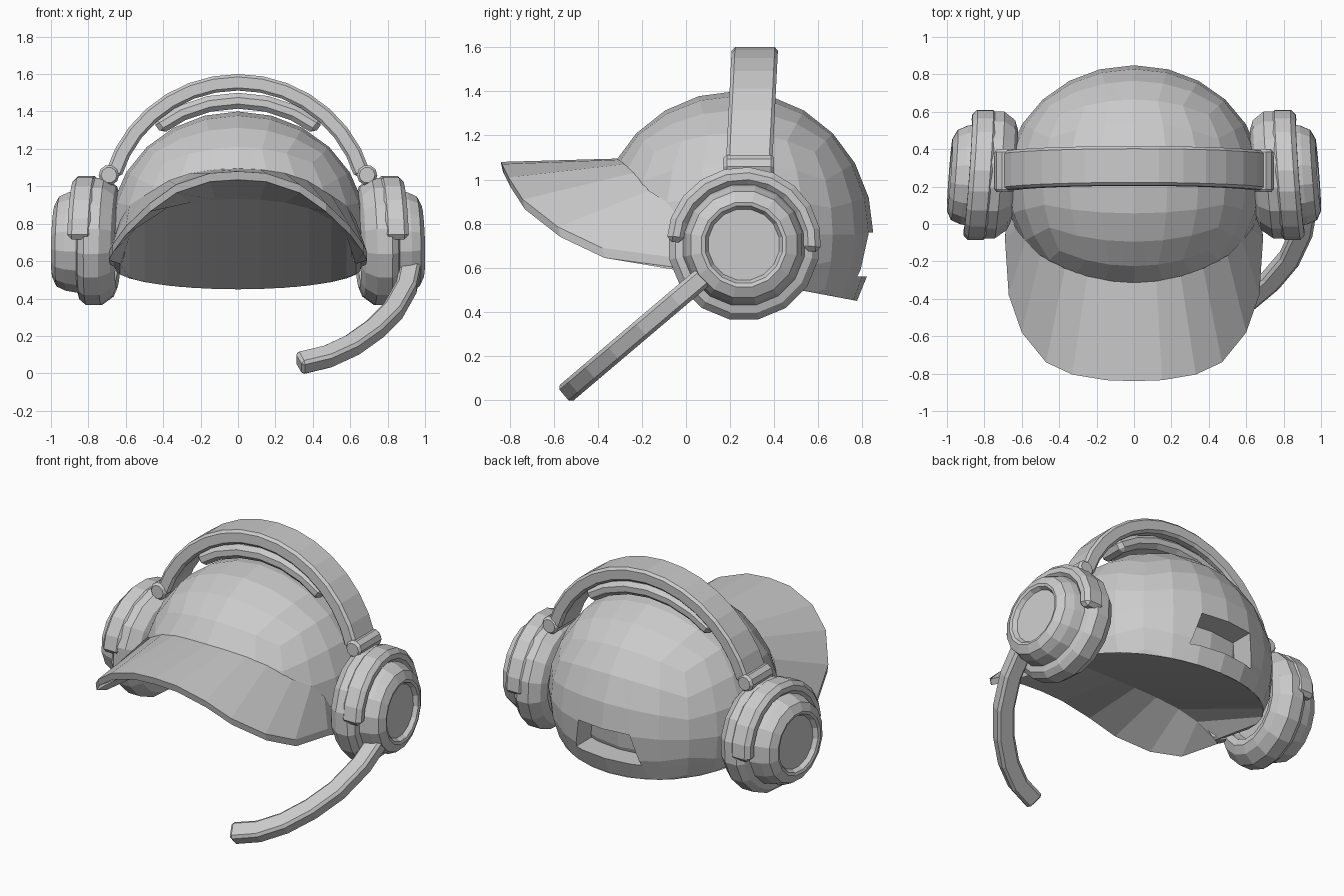
import bpy, bmesh, math
from mathutils import Vector

old = bpy.data.objects.get("Cube")
if old:
    bpy.data.objects.remove(old, do_unlink=True)

grey = bpy.data.materials.new("plain_grey")
grey.use_nodes = True
COLOUR = (0.6, 0.6, 0.6, 1)
grey.diffuse_color = COLOUR
for node in grey.node_tree.nodes:
    if node.type == 'BSDF_PRINCIPLED':
        node.inputs["Base Color"].default_value = COLOUR


def finish(name, bm, bevel=0):
    bmesh.ops.recalc_face_normals(bm, faces=bm.faces[:])
    mesh = bpy.data.meshes.new(name)
    bm.to_mesh(mesh)
    bm.free()
    mesh.materials.append(grey)
    ob = bpy.data.objects.new(name, mesh)
    bpy.context.collection.objects.link(ob)
    if bevel:
        mod = ob.modifiers.new("edge_bevel", 'BEVEL')
        mod.width = bevel
        mod.segments = 1
        mod.limit_method = 'ANGLE'
        mod.angle_limit = math.radians(50)
    return ob


def loft(name, rows, ring=True, bevel=0):
    """Skin rows of points; closed rings also get end caps."""
    bm = bmesh.new()
    grid = [[bm.verts.new(p) for p in row] for row in rows]
    n = len(rows[0])
    for a, b in zip(grid, grid[1:]):
        for i in range(n if ring else n - 1):
            j = (i + 1) % n
            bm.faces.new((a[i], a[j], b[j], b[i]))
    if ring:
        bm.faces.new(grid[0])
        bm.faces.new(grid[-1])
    return finish(name, bm, bevel)


# Cap dome: rounded grid cut by a brim plane and a rim plane
CENTRE = Vector((0, 0.22, 0.75))
RAD = Vector((0.69, 0.63, 0.65))
BRIM = (0.567, -1.667)   # z = a + b * y
RIM = (0.595, -0.187)


def cut_point(x, plane, side):
    """Point of the dome surface on a plane, at the given x."""
    a, b = plane
    h = a - CENTRE.z
    ry, rz = RAD.y ** 2, RAD.z ** 2
    qa = 1 / ry + b * b / rz
    qb = 2 * (b * h / rz - CENTRE.y / ry)
    qc = CENTRE.y ** 2 / ry + h * h / rz - 1 + (x / RAD.x) ** 2
    y = (-qb + side * math.sqrt(max(0, qb * qb - 4 * qa * qc))) / (2 * qa)
    return Vector((x, y, a + b * y))


bm = bmesh.new()
bmesh.ops.create_cube(bm, size=2)
bmesh.ops.subdivide_edges(bm, edges=bm.edges[:], cuts=5, use_grid_fill=True)
for v in bm.verts:
    d = Vector([math.tan(c * math.pi / 4) for c in v.co]).normalized()
    v.co = CENTRE + d * RAD


def slice_mesh(point, normal, remove=False):
    bmesh.ops.bisect_plane(bm, geom=bm.verts[:] + bm.edges[:] + bm.faces[:],
                           plane_co=point, plane_no=normal, clear_inner=remove)


for a, b in (BRIM, RIM):
    slice_mesh((0, 0, a), (0, -b, 1), True)

# Back strap opening, narrower at the top and sunk into the dome
HOLE_X, HOLE_Z, HOLE_H, HOLE_LEAN = 0.205, 0.66, 0.1, 0.25
for s in (-1, 1):
    slice_mesh((s * HOLE_X, 0, HOLE_Z), (s, 0, HOLE_LEAN))
    slice_mesh((0, 0, HOLE_Z + s * HOLE_H), (0, 0, 1))
hole = []
for f in bm.faces:
    c = f.calc_center_median()
    dz = c.z - HOLE_Z
    if abs(c.x) < HOLE_X - HOLE_LEAN * dz and abs(dz) < HOLE_H and c.y > 0.5:
        hole.append(f)
new = bmesh.ops.extrude_face_region(bm, geom=hole)["geom"]
bmesh.ops.translate(bm, vec=(0, -0.15, 0),
                    verts=[g for g in new if isinstance(g, bmesh.types.BMVert)])
bmesh.ops.delete(bm, geom=[f for f in hole if f.is_valid], context='FACES')
finish("cap_dome", bm)

# Brim blending up into the dome sides, with its underside and the cap lining
edge = [(0, -.84, 1.08), (.15, -.835, 1.07), (.33, -.805, 1.01), (.47, -.74, .91),
        (.6, -.58, .785), (.67, -.38, .69), (.69, -.08, .65), (.672, .1, .59)]
joint = [(0, 1.095), (.12, 1.09), (.25, 1.07), (.37, 1.03), (.5, .95), (.58, .9),
         (.63, .82), (.66, .68)]
lining_x = [0, .12, .25, .38, .5, .58, .63, .655]


def mirrored(points):
    return [Vector((-p[0], p[1], p[2])) for p in points[:0:-1]] + [Vector(p) for p in points]


inner = [cut_point(x, (z, 0), -1) for x, z in joint]
lip = [(x, y + 0.01, z - 0.045) for x, y, z in edge]
below = [max((cut_point(x, p, -1) for p in (BRIM, RIM)), key=lambda q: q.z) for x in lining_x]
for p in below:
    p.z -= 0.16 * (1 - (p.x / lining_x[-1]) ** 2)
rear = [cut_point(x, RIM, 1) for x in lining_x]
loft("cap_brim_and_lining", [mirrored(r) for r in (inner, edge, lip, below, rear)], ring=False)


# Headband and its cushion: arcs in the front plane
def band(name, centre_z, r0, r1, spread, half, steps, bevel):
    rows = []
    for i in range(steps + 1):
        t = math.radians(spread * (2 * i / steps - 1))
        row = []
        for r, w in ((r0, -half), (r1, -half), (r1, half), (r0, half)):
            z = centre_z + r * math.cos(t)
            row.append((r * math.sin(t), 0.3 + w + (z - 1.35) * 0.05, z))
        rows.append(row)
    loft(name, rows, bevel=bevel)


band("headband", 0.86, 0.652, 0.74, 73, 0.105, 14, 0.015)
band("headband_cushion", 0.74, 0.675, 0.76, 37, 0.095, 6, 0.025)

# Ear cups, yokes and hinges on both sides
EAR_Y, EAR_Z, SIDES = 0.262, 0.705, 16
cup_profile = [(.70, .19), (.65, .21), (.64, .25), (.66, .3), (.70, .33), (.72, .345),
               (.80, .345), (.835, .315), (.845, .28), (.91, .268), (.96, .245),
               (.985, .195), (.98, .178), (.955, .163)]


def ear_point(s, x, r, t):
    dy, dz = r * math.cos(t), r * math.sin(t)
    return (s * (x - dy * 0.075 - dz * 0.03), EAR_Y + dy, EAR_Z + dz)


for s, side in ((1, "left"), (-1, "right")):
    loft(side + "_ear_cup", [[ear_point(s, x, r, 2 * math.pi * (k + 0.5) / SIDES)
                              for k in range(SIDES)] for x, r in cup_profile])
    loft(side + "_yoke", [[ear_point(s, x, r, math.radians(-6 + 18.4 * k))
                           for x, r in ((.755, .27), (.89, .27), (.89, .352), (.755, .352))]
                          for k in range(11)], bevel=0.025)
    loft(side + "_hinge", [[(s * 0.69 + r * math.cos(k * math.pi / 5), y,
                             1.06 + r * math.sin(k * math.pi / 5)) for k in range(10)]
                           for y, r in ((.17, .042), (.185, .055), (.385, .055), (.4, .042))])

# Microphone boom on the left cup: a square bar along a curved path in a sloping plane
SLOPE = 1.18
flat = [(.925, .58), (.9, .46), (.83, .335), (.73, .235), (.61, .15), (.48, .09), (.325, .053)]
path = [Vector((x, 0.08 - (0.56 - z) * SLOPE, z)) for x, z in flat]
across = Vector((0, 1, -SLOPE)).normalized()
boom = []
for i, p in enumerate(path):
    along = (path[min(i + 1, len(path) - 1)] - path[max(i - 1, 0)]).normalized()
    out = along.cross(across)
    boom.append([p + out * u * 0.055 + across * w * 0.047
                 for u, w in ((-1, -1), (1, -1), (1, 1), (-1, 1))])
loft("microphone_boom", boom, bevel=0.016)
